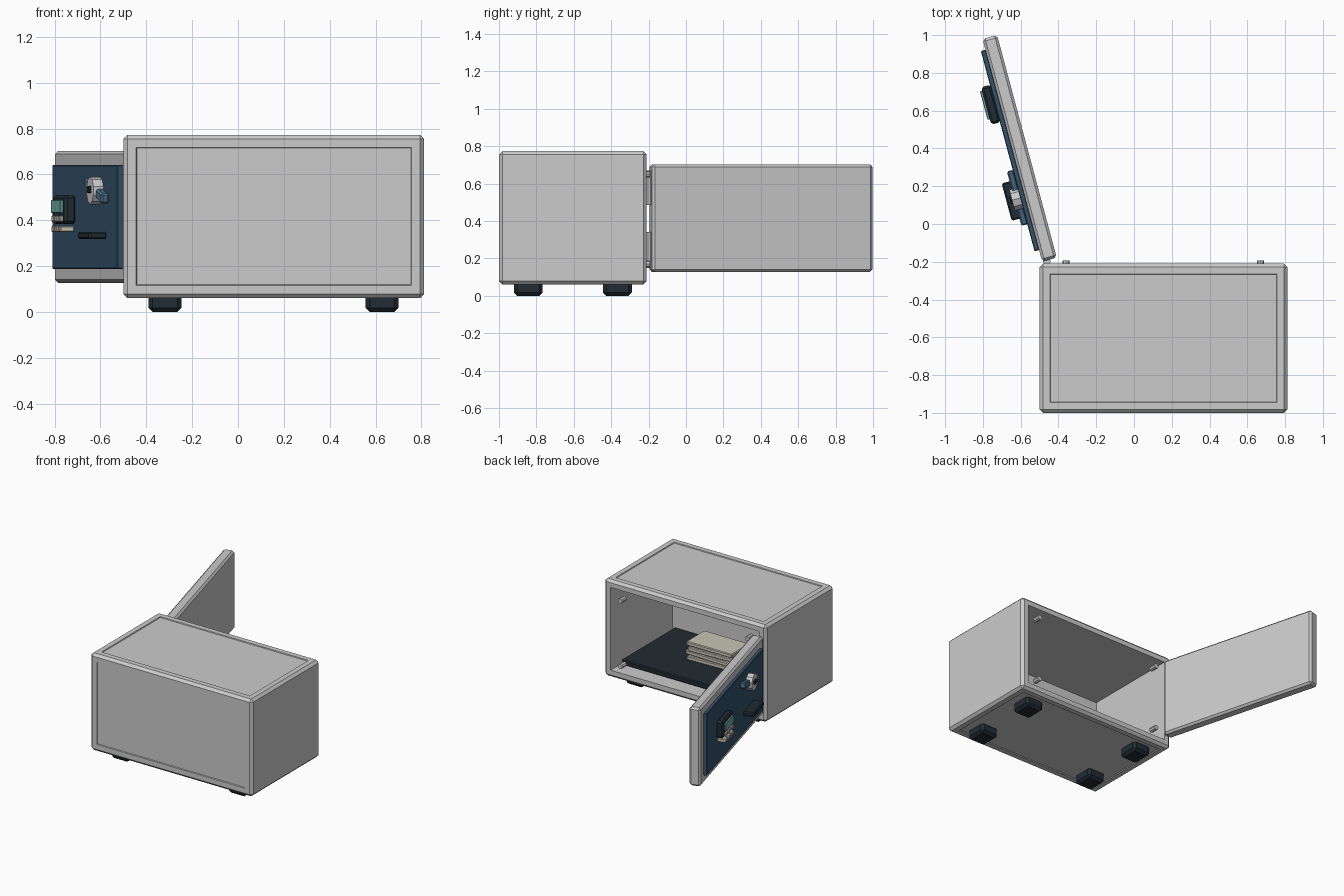
import bpy, bmesh, math
from mathutils import Vector, Matrix

if "Cube" in bpy.data.objects:
    bpy.data.objects.remove(bpy.data.objects["Cube"])

DOOR_ORIGIN = (-0.409, -0.178, 0)
DOOR_ANGLE = math.radians(105)


def material(name, rgb):
    m = bpy.data.materials.new(name)
    m.diffuse_color = (*rgb, 1)
    m.use_nodes = True
    m.node_tree.nodes["Principled BSDF"].inputs["Base Color"].default_value = m.diffuse_color
    return m


navy = material("navy", (0.035, 0.085, 0.15))
blue = material("blue_steel", (0.08, 0.17, 0.27))
dark = material("dark_rubber", (0.015, 0.025, 0.033))
teal = material("teal_screen", (0.15, 0.42, 0.40))
cream = material("cream_paper", (0.58, 0.55, 0.46))


def finish(bm, name, mat=None, on_door=False):
    bmesh.ops.recalc_face_normals(bm, faces=bm.faces)
    me = bpy.data.meshes.new(name)
    bm.to_mesh(me)
    bm.free()
    ob = bpy.data.objects.new(name, me)
    bpy.context.collection.objects.link(ob)
    if mat:
        me.materials.append(mat)
    if on_door:
        ob.location = DOOR_ORIGIN
        ob.rotation_euler.z = DOOR_ANGLE
    return ob


def box_bm(x, y, z, bevel=0.0, turn=None):
    bm = bmesh.new()
    bmesh.ops.create_cube(bm, size=1)
    size = Vector((x[1] - x[0], y[1] - y[0], z[1] - z[0]))
    mid = Vector((sum(x) / 2, sum(y) / 2, sum(z) / 2))
    bmesh.ops.scale(bm, vec=size, verts=bm.verts)
    if bevel:
        bmesh.ops.bevel(bm, geom=bm.edges[:], offset=bevel, segments=1,
                        affect='EDGES', profile=0.5)
    if turn:
        bmesh.ops.rotate(bm, matrix=turn, verts=bm.verts)
    bmesh.ops.translate(bm, vec=mid, verts=bm.verts)
    return bm


def box(name, x, y, z, bevel=0.0, mat=None, on_door=False, turn=None):
    return finish(box_bm(x, y, z, bevel, turn), name, mat, on_door)


def cylinder(name, centre, radius, depth, axis, sides=8, mat=None, on_door=False):
    bm = bmesh.new()
    bmesh.ops.create_cone(bm, cap_ends=True, segments=sides, radius1=radius,
                          radius2=radius, depth=depth)
    if axis == 'Y':
        bmesh.ops.rotate(bm, matrix=Matrix.Rotation(math.pi / 2, 3, 'X'), verts=bm.verts)
    bmesh.ops.translate(bm, vec=centre, verts=bm.verts)
    return finish(bm, name, mat, on_door)


# Cabinet: chamfered shell, shallow recessed panels, open cavity at the back
bm = box_bm((-0.50, 0.812), (-1.0, -0.21), (0.061, 0.773), 0.018)


def facing(direction):
    return max(bm.faces, key=lambda f: f.calc_area() * (f.normal.dot(direction) > 0.99))


bm.normal_update()
for direction in ((0, -1, 0), (0, 0, 1), (0, 0, -1)):
    face = facing(Vector(direction))
    bmesh.ops.inset_region(bm, faces=[face], thickness=0.053, depth=0)
    bmesh.ops.inset_region(bm, faces=[face], thickness=0.004, depth=-0.006)
    bm.normal_update()
face = facing(Vector((0, 1, 0)))
bmesh.ops.inset_region(bm, faces=[face], thickness=0.05, depth=0)
inner = bmesh.ops.extrude_discrete_faces(bm, faces=[face])["faces"]
bmesh.ops.translate(bm, vec=(0, -0.72, 0), verts=inner[0].verts)
finish(bm, "cabinet")

# Feet
for i, x in enumerate((-0.39, 0.557)):
    for j, y in enumerate((-0.92, -0.444)):
        box(f"foot_{i}{j}", (x, x + 0.143), (y, y + 0.154), (0, 0.08), 0.018, dark)

# Corner pins of the opening
for x in (-0.36, 0.67):
    for z in (0.17, 0.65):
        cylinder(f"corner_pin_{x}_{z}", (x, -0.22, z), 0.018, 0.055, 'Y')

# Floor mat and paper stack
box("floor_mat", (-0.42, 0.735), (-0.92, -0.30), (0.128, 0.165), 0.006, dark)
for i, (dx, angle) in enumerate(((0.0, 2), (0.012, -2), (-0.008, 3), (0.004, 0))):
    z = 0.165 + i * 0.034
    box(f"paper_bundle_{i}", (0.01 + dx, 0.38 + dx), (-0.76, -0.55), (z, z + 0.030),
        0.005, cream, turn=Matrix.Rotation(math.radians(angle), 3, 'Z'))

# Hinges
for name, z0, z1 in (("lower_hinge", 0.15, 0.34), ("upper_hinge", 0.485, 0.67)):
    cylinder(name, (-0.462, -0.197, (z0 + z1) / 2), 0.02, z1 - z0, 'Z', 10)

# Door slab and face plate (local x runs along the door, local y points outward)
box("door", (0, 1.22), (0, 0.08), (0.127, 0.703), 0.014, None, True)
box("door_face_plate", (0.063, 1.16), (0.078, 0.105), (0.188, 0.642), 0.004, navy, True)

# Keypad with screen and buttons
box("keypad", (0.77, 0.975), (0.10, 0.153), (0.384, 0.51), 0.012, dark, True)
box("keypad_screen", (0.80, 0.955), (0.14, 0.165), (0.432, 0.489), 0.003, teal, True)
for row, z in enumerate((0.393, 0.349)):
    for col in range(3):
        u = 0.80 + col * 0.056
        box(f"button_{row}{col}", (u, u + 0.043), (0.10, 0.165), (z, z + 0.027),
            0.004, cream, True)

# Turning handle: tilted bar, round hub and dark centre
box("handle_bar", (0.21, 0.51), (0.10, 0.137), (0.508, 0.552), 0.008, blue, True,
    Matrix.Rotation(math.radians(-14), 3, 'Y'))
cylinder("handle_hub", (0.355, 0.125, 0.53), 0.06, 0.05, 'Y', 10, None, True)
box("handle_centre", (0.335, 0.375), (0.14, 0.16), (0.52, 0.55), 0.004, dark, True)

# Pull grip
box("pull_grip", (0.25, 0.455), (0.10, 0.18), (0.318, 0.35), 0.008, dark, True)
